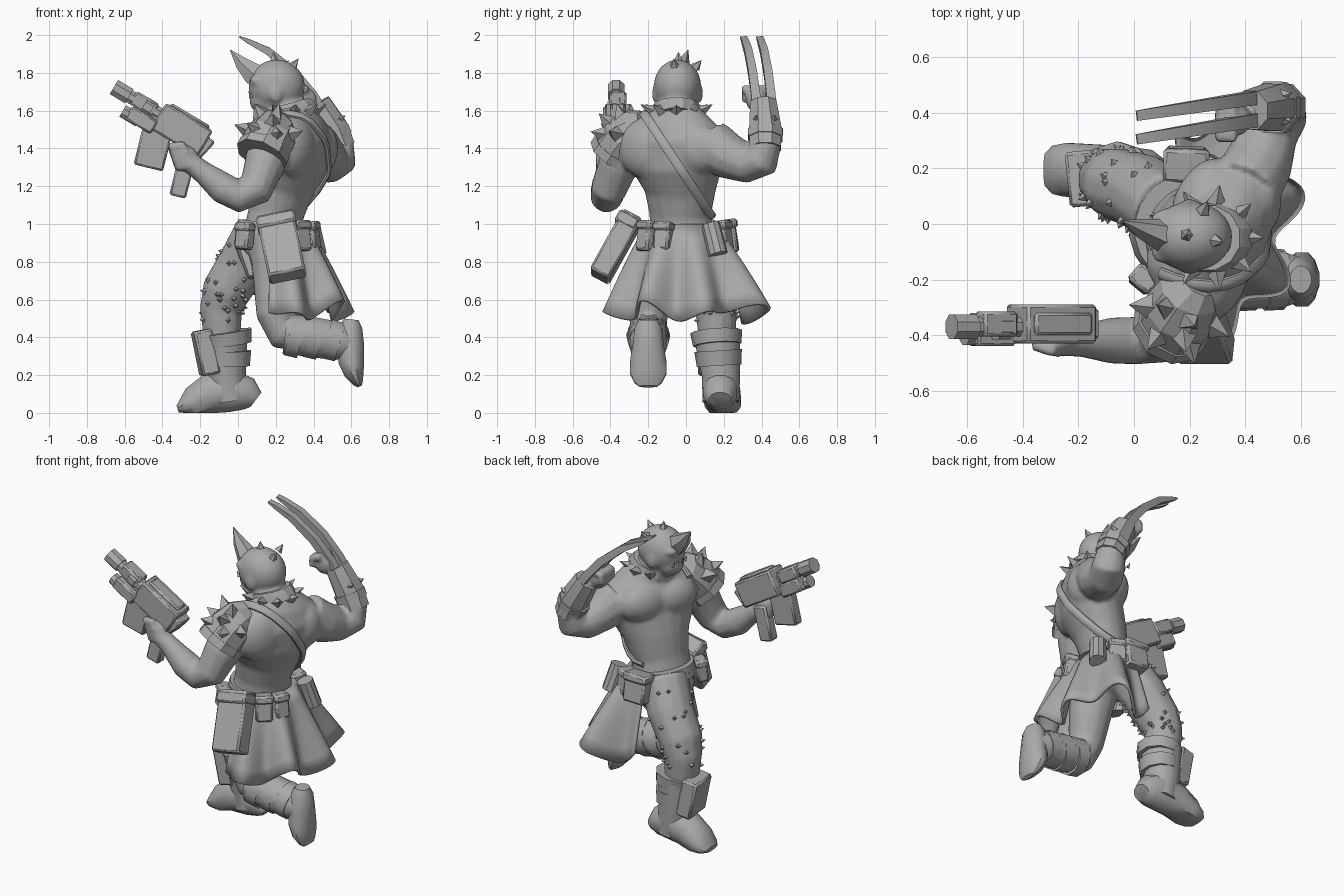
import bpy, bmesh, math, random
from mathutils import Vector, Matrix, Euler
from mathutils.bvhtree import BVHTree

if "Cube" in bpy.data.objects:
    bpy.data.objects.remove(bpy.data.objects["Cube"])
random.seed(4)

grey = bpy.data.materials.new("plain_grey")
grey.use_nodes = True
COLOUR = (0.4, 0.4, 0.4, 1)
grey.diffuse_color = COLOUR
for node in grey.node_tree.nodes:
    if node.type == 'BSDF_PRINCIPLED':
        node.inputs["Base Color"].default_value = COLOUR


def finish(name, bm, angle=35, organic=0, bevel=0, thick=0):
    """Turn a bmesh into a named object with optional modifiers."""
    bmesh.ops.recalc_face_normals(bm, faces=bm.faces)
    me = bpy.data.meshes.new(name)
    bm.to_mesh(me)
    bm.free()
    me.materials.append(grey)
    for p in me.polygons:
        p.use_smooth = True
    me.set_sharp_from_angle(angle=math.radians(angle))
    ob = bpy.data.objects.new(name, me)
    bpy.context.collection.objects.link(ob)
    if organic:
        m = ob.modifiers.new("blend", 'REMESH')
        m.mode, m.voxel_size, m.use_smooth_shade = 'VOXEL', organic, True
        s = ob.modifiers.new("soften", 'SMOOTH')
        s.iterations = 5
    if bevel:
        b = ob.modifiers.new("bevel", 'BEVEL')
        b.width, b.segments = bevel, 1
    if thick:
        ob.modifiers.new("thickness", 'SOLIDIFY').thickness = thick
    return ob


def tube(bm, pts, ref=(0, 1, 0), sides=12):
    """Loft rings through (x, y, z, radius[, second radius]) points."""
    ref, centres, rings = Vector(ref), [Vector(p[:3]) for p in pts], []
    last = len(pts) - 1
    for i, p in enumerate(pts):
        t = (centres[min(i + 1, last)] - centres[max(i - 1, 0)]).normalized()
        a = t.cross(ref).normalized()
        b = a.cross(t)
        ring = []
        for k in range(sides):
            w = math.tau * (k + 0.5) / sides
            ring.append(bm.verts.new(centres[i] + a * p[3] * math.cos(w) + b * p[-1] * math.sin(w)))
        rings.append(ring)
    for r, s in zip(rings, rings[1:]):
        for k in range(sides):
            j = (k + 1) % sides
            bm.faces.new((r[k], r[j], s[j], s[k]))
    bm.faces.new(rings[0])
    bm.faces.new(rings[-1])


def place(loc, rot=(0, 0, 0)):
    return Matrix.Translation(loc) @ Euler(rot).to_matrix().to_4x4()


def ball(bm, loc, size, turn=0):
    m = place(loc, (0, 0, turn)) @ Matrix.Diagonal((*size, 1))
    bmesh.ops.create_icosphere(bm, subdivisions=3, radius=1, matrix=m)


def box(bm, m, size):
    bmesh.ops.create_cube(bm, size=1, matrix=m @ Matrix.Diagonal((*size, 1)))


def spike(bm, base, way, r, h, sides=4):
    way = Vector(way).normalized()
    m = Matrix.Translation(Vector(base) + way * h * 0.45) @ way.to_track_quat('Z', 'Y').to_matrix().to_4x4()
    bmesh.ops.create_cone(bm, cap_ends=True, segments=sides, radius1=r, radius2=0, depth=h, matrix=m)


def part(name, pts, ref=(0, 1, 0), sides=12, **kw):
    bm = bmesh.new()
    tube(bm, pts, ref, sides)
    return finish(name, bm, **kw)


# Bare upper body: torso, arms, hands, neck and head blended together
FACING = Vector((0.87, -0.49, 0))
body = bmesh.new()
tube(body, [(.17, -.02, .88, .185, .15), (.2, -.03, 1.05, .17, .14), (.23, -.03, 1.18, .2, .155),
            (.28, -.05, 1.32, .27, .18), (.285, -.06, 1.44, .3, .185), (.28, -.06, 1.52, .26, .16),
            (.27, -.05, 1.57, .18, .13), (.25, -.05, 1.62, .11, .11)], FACING, 20)
torso_surface = BVHTree.FromBMesh(body)
for loc in ((.25, .09, 1.42), (.16, -.08, 1.42)):
    ball(body, loc, (.1, .16, .12), -.5)
ball(body, (.43, .07, 1.4), (.1, .12, .14))
ball(body, (.3, -.21, 1.4), (.1, .16, .16), -.5)
tube(body, [(.18, -.28, 1.46, .12), (.14, -.36, 1.31, .11), (.09, -.41, 1.18, .095), (.01, -.42, 1.145, .088),
            (-.08, -.42, 1.19, .085), (-.18, -.42, 1.27, .062), (-.26, -.42, 1.33, .055)])
tube(body, [(.4, .13, 1.43, .13), (.45, .22, 1.36, .125), (.49, .33, 1.32, .105), (.53, .4, 1.34, .1),
            (.53, .42, 1.42, .085), (.49, .42, 1.52, .08), (.42, .4, 1.63, .055)], (1, 0, 0))
ball(body, (-.28, -.42, 1.35), (.07, .055, .07))
ball(body, (.36, .375, 1.66), (.065, .06, .07))
for k in range(4):
    tube(body, [(-.28 + .012 * k, -.46, 1.42 - .035 * k, .024), (-.35 + .012 * k, -.44, 1.41 - .035 * k, .025),
                (-.35 + .012 * k, -.37, 1.39 - .035 * k, .022)], (0, 0, 1), 8)
    tube(body, [(.37, .315 + .035 * k, 1.72, .024), (.31, .315 + .035 * k, 1.7, .025),
                (.31, .315 + .035 * k, 1.64, .022)], (0, 1, 0), 8)
tube(body, [(.26, -.05, 1.53, .12), (.22, -.045, 1.68, .1)])
ball(body, (.205, -.045, 1.73), (.15, .126, .142))
ball(body, (.145, -.04, 1.655), (.085, .085, .08))
for side in (-1, 1):
    ball(body, (.2, -.045 + .116 * side, 1.69), (.035, .02, .05))
    ball(body, (.11, -.045 + .055 * side, 1.76), (.05, .045, .025))
finish("bare_body", body, organic=.013)

# Head horn, studs and jaw teeth
part("head_horn", [(.15, -.05, 1.76, .075, .07), (.08, -.035, 1.795, .066, .055), (.02, -.015, 1.85, .04, .035),
                   (-.04, .01, 1.92, .003)], sides=6, angle=50)
bm = bmesh.new()
for base, way in (((.19, -.04, 1.86), (-.05, 0, 1)), ((.29, -.06, 1.835), (.6, -.1, .8)),
                  ((.25, .05, 1.83), (.3, .6, .7))):
    spike(bm, base, way, .028, .055, 5)
for y in (-.09, -.05, -.01, .03):
    spike(bm, (.07, y, 1.67), (-.4, 0, 1), .012, .04)
finish("head_studs", bm, angle=10)

# Spiked collar
bm = bmesh.new()
tube(bm, [(.29, -.05, 1.555, .15, .13), (.27, -.05, 1.6, .145, .13), (.26, -.05, 1.635, .13, .12)])
for k in range(9):
    w = math.tau * k / 9
    out = Vector((math.cos(w), math.sin(w), 0))
    spike(bm, Vector((.275, -.05, 1.6)) + out * .13, out + Vector((0, 0, .5)), .035, .075)
finish("spiked_collar", bm, angle=25)

# Shoulder guard with rim and spikes
bm = bmesh.new()
tube(bm, [(.23, -.21, 1.54, .07), (.2, -.25, 1.51, .115), (.17, -.32, 1.45, .138), (.14, -.37, 1.38, .135)], sides=9)
tube(bm, [(.145, -.355, 1.4, .143), (.125, -.38, 1.36, .145)], sides=9)
hub = Vector((.17, -.31, 1.45))
for way in ((-1, .1, .4), (-.45, .1, 1), (.25, -.3, 1), (-.6, -.7, .4), (.25, -1, .2), (1, -.55, .25), (.1, -.9, .8)):
    way = Vector(way).normalized()
    spike(bm, hub + way * .105, way, .06, .105)
finish("shoulder_guard", bm, angle=15)

# Diagonal strap over the back
mid, rise, back = Vector((.27, -.035, 1.3)), Vector((0, -.165, .25)).normalized(), Vector((1, 0, 0))
loop, strap = [], bmesh.new()
for k in range(-3, 18):
    w = math.tau * k / 32
    way = rise * math.cos(w) + back * math.sin(w)
    hit = torso_surface.ray_cast(mid, way)[0] or mid + way * .25
    loop.append((*(hit + way * .008), .016, .026))
tube(strap, loop, rise.cross(back), 8)
finish("torso_strap", strap, angle=40)

# Claw bracer with two long curved blades
bm = bmesh.new()
tube(bm, [(.54, .42, 1.4, .09), (.5, .42, 1.5, .092), (.42, .41, 1.64, .075)], (1, 0, 0), 8)
tube(bm, [(.52, .42, 1.45, .097), (.5, .42, 1.49, .1)], (1, 0, 0), 8)
for y in (.38, .46):
    spike(bm, (.53, y, 1.55), (.8, (y - .42) * 6, .5), .03, .05)
finish("claw_bracer", bm, angle=25)
for n, (base, tip) in enumerate(((.385, .305), (.465, .39))):
    path = []
    for x, z, r in ((.5, 1.52, .03), (.4, 1.68, .034), (.3, 1.8, .034), (.16, 1.915, .028), (.06, 1.965, .018), (.01, 1.99, .006)):
        f = (.5 - x) / .49
        path.append((x, base + (tip - base) * f, z, r, .036 - .01 * f))
    part(f"claw_blade_{n + 1}", path, sides=4, angle=20)

# Trousers
bm = bmesh.new()
front_leg = [(.12, .05, .96, .14), (.03, .115, .79, .14), (-.065, .145, .64, .132), (-.09, .16, .55, .115),
             (-.085, .165, .4, .1), (-.08, .19, .2, .09)]
tube(bm, front_leg)
tube(bm, [(.2, -.1, .95, .15), (.205, -.16, .68, .125), (.2, -.2, .52, .105), (.235, -.2, .43, .1),
          (.36, -.2, .42, .1), (.5, -.2, .38, .09)])
ball(bm, (.17, -.02, .9), (.17, .19, .12))
finish("trousers", bm, organic=.015)

# Studs over the front thigh
bm = bmesh.new()
for k in range(55):
    f = random.uniform(.4, 3.4)
    i = int(f)
    p, q = Vector(front_leg[i]), Vector(front_leg[i + 1])
    mixed = p.lerp(q, f - i)
    axis = (q - p).xyz.normalized()
    side = axis.cross(Vector((0, 1, 0))).normalized()
    way = Matrix.Rotation(random.uniform(0, math.tau), 3, axis) @ side
    spike(bm, mixed.xyz + way * (mixed.w - .01), way, .02, .03)
finish("thigh_studs", bm, angle=10)

# Front boot with cuffs and shin plate
bm = bmesh.new()
tube(bm, [(.095, .18, .07, .05, .06), (.055, .18, .1, .09, .09), (-.05, .185, .12, .12, .1),
          (-.15, .19, .1, .11, .1), (-.24, .195, .055, .085, .1), (-.29, .195, .03, .045, .09),
          (-.32, .195, .02, .02, .06)])
tube(bm, [(-.04, .185, .06, .1), (-.06, .185, .2, .105), (-.07, .165, .4, .125)])
for v in bm.verts:
    v.co.z = max(v.co.z, 0)
tube(bm, [(-.05, .165, .36, .128), (-.06, .16, .43, .138)], sides=10)
tube(bm, [(-.05, .175, .25, .118), (-.05, .17, .33, .126)], sides=10)
finish("front_boot", bm, angle=40)
bm = bmesh.new()
box(bm, place((-.17, .165, .32), (0, -.2, .1)), (.1, .2, .24))
finish("front_shin_plate", bm, angle=20, bevel=.012)

# Rear boot, its wraps and foot
bm = bmesh.new()
tube(bm, [(.25, -.2, .42, .11), (.4, -.2, .4, .11), (.53, -.2, .38, .105), (.6, -.2, .36, .08)])
for x in (.27, .37, .47):
    tube(bm, [(x, -.2, .44 - x * .1, .122 - x * .02), (x + .07, -.2, .42 - x * .1, .118 - x * .02)], sides=10)
tube(bm, [(.6, -.2, .495, .04, .05), (.595, -.2, .45, .065, .075), (.595, -.2, .36, .075, .085),
          (.6, -.2, .27, .07, .1), (.615, -.2, .21, .055, .1), (.635, -.2, .16, .03, .075), (.645, -.2, .14, .012, .05)])
finish("rear_boot", bm, angle=40)

# Flared coat tail with deep folds
bm = bmesh.new()
rows, cols, grid = 7, 61, []
for v in range(rows):
    f = v / (rows - 1)
    row = []
    for u in range(cols):
        w = math.radians(-94 + 190 * u / (cols - 1))
        fold = math.cos(8.4 * (w - .26))
        flare = .19 + .085 * max(0, w) - .4 * max(0, w - 1.1)
        r = .185 + flare * f ** .85 + .05 * f * fold
        z = 1.0 - f * (.465 + .035 * math.sin(5 * w + 1) - .03 * fold)
        row.append(bm.verts.new((.185 + r * math.cos(w), -.02 + r * 1.05 * math.sin(w), z)))
    grid.append(row)
for a, b in zip(grid, grid[1:]):
    for k in range(cols - 1):
        bm.faces.new((a[k], a[k + 1], b[k + 1], b[k]))
finish("coat_tail", bm, angle=50, thick=.018)

# Belt, pouches, knot and canister
part("belt", [(.175, -.02, .93, .195, .205), (.185, -.02, 1.0, .185, .195)], sides=20)
bm = bmesh.new()
for deg, size in ((-50, (.09, .1, .15)), (-25, (.08, .09, .14)), (62, (.09, .1, .15)),
                  (88, (.11, .15, .17)), (-130, (.07, .09, .13))):
    w = math.radians(deg)
    m = place((.18 + .225 * math.cos(w), -.02 + .235 * math.sin(w), .93), (0, -.15, w))
    box(bm, m, size)
    box(bm, m @ place((.006, 0, size[2] * .4)), (size[0] * 1.1, size[1] * 1.1, .05))
finish("belt_pouches", bm, angle=20, bevel=.012)
part("canister", [(.385, .13, 1.0, .05), (.42, .17, .84, .052)], sides=10)
part("front_knot", [(.03, -.02, .99, .04), (.03, -.04, .9, .05, .06), (.08, -.07, .72, .03, .07)], sides=7)

# Large thigh case on the gun side
bm = bmesh.new()
case = place((.23, -.37, .88), (-.5, -.2, 0))
box(bm, case, (.2, .115, .37))
box(bm, case @ place((0, -.01, .14)), (.21, .12, .07))
finish("thigh_case", bm, angle=20, bevel=.012)

# Gun
bm = bmesh.new()
gun = place((-.32, -.36, 1.5), (0, .54, 0))
for loc, tilt, size in (((.02, 0, .01), 0, (.29, .14, .16)), ((.02, 0, .09), 0, (.24, .08, .03)),
                        ((-.19, -.02, -.055), 0, (.16, .12, .08)), ((-.22, 0, .025), 0, (.14, .09, .08)),
                        ((-.07, -.01, -.12), -.3, (.16, .07, .28)), ((.15, -.03, -.2), -.3, (.09, .07, .22)),
                        ((.17, 0, -.01), .2, (.05, .11, .12))):
    box(bm, gun @ place(loc, (0, tilt, 0)), size)
finish("gun_body", bm, angle=20, bevel=.01)
bm = bmesh.new()
for a, b, r in ((-.1, -.36, .038), (-.31, -.405, .047), (-.17, -.22, .05)):
    tube(bm, [(*(gun @ Vector((s, -.01, .02))), r) for s in (a, b)], sides=8)
tube(bm, [(*(gun @ Vector((s, -.04, -.065))), .038) for s in (-.2, -.3)], sides=8)
finish("gun_barrels", bm, angle=30)
